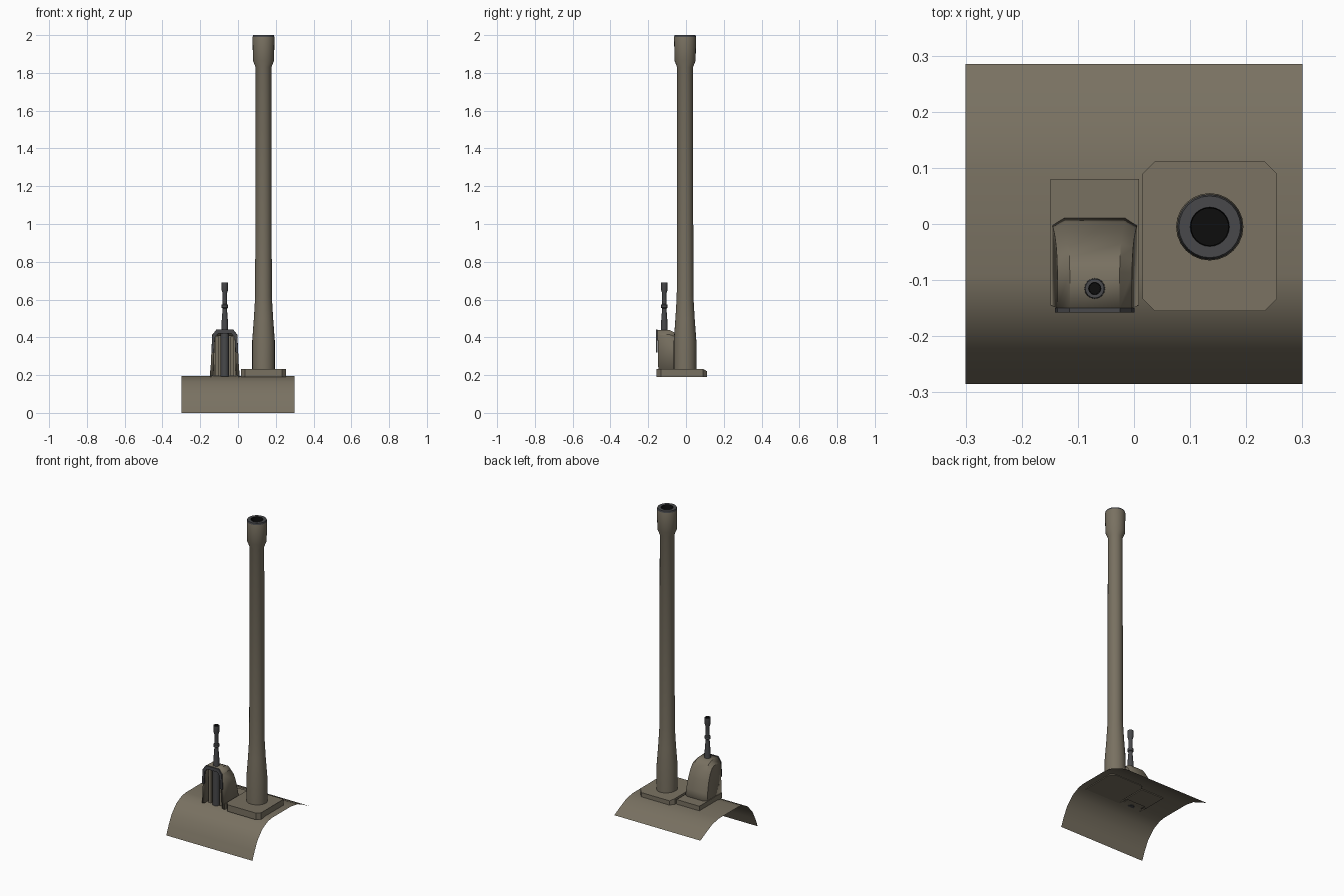
import bpy, bmesh
from math import cos, sin, pi, radians

if "Cube" in bpy.data.objects:
    bpy.data.objects.remove(bpy.data.objects["Cube"], do_unlink=True)


def material(name, rgb):
    m = bpy.data.materials.new(name)
    m.use_nodes = True
    m.diffuse_color = (*rgb, 1)
    m.node_tree.nodes["Principled BSDF"].inputs["Base Color"].default_value = (*rgb, 1)
    return m


paint = material("olive_tan_paint", (0.19, 0.165, 0.12))
steel = material("dark_steel", (0.065, 0.066, 0.07))
black = material("bore_black", (0.004, 0.004, 0.004))


def finish(name, bm, mats, angle=30, recalc=True):
    if recalc:
        bmesh.ops.recalc_face_normals(bm, faces=bm.faces[:])
    me = bpy.data.meshes.new(name)
    bm.to_mesh(me)
    bm.free()
    for m in mats:
        me.materials.append(m)
    for p in me.polygons:
        p.use_smooth = True
    me.set_sharp_from_angle(angle=radians(angle))
    ob = bpy.data.objects.new(name, me)
    bpy.context.collection.objects.link(ob)
    return ob


def lathe(name, x, y, profile, mats, sides=24, rule=None):
    """Spin (radius, z) points about a vertical axis; rule gives the colour of each band."""
    bm = bmesh.new()
    rings = [[bm.verts.new((x + r * cos(2 * pi * i / sides), y + r * sin(2 * pi * i / sides), z))
              for i in range(sides)] for r, z in profile]
    for k in range(len(rings) - 1):
        a, b = rings[k], rings[k + 1]
        for i in range(sides):
            j = (i + 1) % sides
            f = bm.faces.new((a[i], a[j], b[j], b[i]))
            f.material_index = rule(k) if rule else 0
    bm.faces.new(rings[0][::-1])
    f = bm.faces.new(rings[-1])
    f.material_index = rule(len(rings)) if rule else 0
    return finish(name, bm, mats)


def prism(name, points, to3d, offset, mat):
    """Extrude a flat outline along an offset."""
    bm = bmesh.new()
    face = bm.faces.new([bm.verts.new(to3d(*p)) for p in points])
    out = bmesh.ops.extrude_face_region(bm, geom=[face])
    bmesh.ops.translate(bm, vec=offset,
                        verts=[g for g in out["geom"] if isinstance(g, bmesh.types.BMVert)])
    return finish(name, bm, [mat])


def box(name, x0, x1, y0, y1, z0, z1, mat):
    return prism(name, [(x0, y0), (x1, y0), (x1, y1), (x0, y1)],
                 lambda x, y: (x, y, z0), (0, 0, z1 - z0), mat)


# Curved shield: a single sheet swept across the width
section = [(-.285, 0), (-.262, .055), (-.234, .11), (-.185, .163), (-.13, .19), (-.09, .196),
           (.1, .196), (.165, .185), (.22, .16), (.285, .127)]
bm = bmesh.new()
rows = [[bm.verts.new((x, y, z)) for y, z in section] for x in (-.3, .3)]
for i in range(len(section) - 1):
    bm.faces.new((rows[0][i], rows[1][i], rows[1][i + 1], rows[0][i + 1]))
finish("curved_shield", bm, [paint], 60, recalc=False)

# Main gun base plate: rectangle with clipped corners and a bevelled back edge
px, py, hx, hy, c = .135, -.022, .12, .133, .022
corner = [(hx - c, -hy), (hx, c - hy), (hx, hy - c), (hx - c, hy)]
outline = [(px + x, py + y) for x, y in corner] + [(px - x, py + y) for x, y in reversed(corner)]
plate = prism("main_gun_plate", outline, lambda x, y: (x, y, .191), (0, 0, .042), paint)
for v in plate.data.vertices:
    if v.co.z > .2 and v.co.y > .1:
        v.co.z -= .012

# Main gun barrel with muzzle collar and open bore
lathe("main_gun_barrel", .135, -.005,
      [(.06, .22), (.06, .38), (.051, .5), (.044, .62), (.042, 1.83), (.056, 1.865),
       (.058, 1.99), (.055, 2), (.035, 2), (.033, 1.99), (.033, 1.85)],
      [paint, steel, black], rule=lambda k: 0 if k < 6 else 1 if k < 8 else 2)

# Secondary gun base: rear plate and side skirts
cx = -.07
box("secondary_gun_plate", cx - .079, cx + .079, -.06, .08, .191, .225, paint)
for name, s in (("right_skirt", -1), ("left_skirt", 1)):
    box(name, *sorted((cx + s * .071, cx + s * .079)), -.145, -.05, .191, .225, paint)

# Hood: side profile lofted across the width, outer stations pulled in for chamfers
hood = [(-.15, .44), (-.085, .438), (-.06, .425), (-.035, .39), (-.015, .34),
        (.003, .27), (.015, .196)]


def half_width(z):
    return .077 - .011 * (z - .196) / .23


bm = bmesh.new()
stations = []
for s, inner in ((-1, 0), (-1, 1), (1, 1), (1, 0)):
    row = []
    for i, (y, z) in enumerate(hood):
        if not inner:
            back = i / (len(hood) - 1)
            y, z = y - .014 * back, z - .028 * (1 - back)
        row.append(bm.verts.new((cx + s * (half_width(z) - .021 * inner), y, z)))
    stations.append(row)
for a, b in zip(stations, stations[1:]):
    for i in range(len(hood) - 1):
        bm.faces.new((a[i], b[i], b[i + 1], a[i + 1]))
for s, row in ((-1, stations[0]), (1, stations[-1])):
    toe = bm.verts.new((cx + s * half_width(.196), -.146, .196))
    side = row + [toe]
    bm.faces.new(side if s < 0 else side[::-1])
shell = finish("hood", bm, [paint])
solid = shell.modifiers.new("wall", "SOLIDIFY")
solid.thickness = .016
solid.offset = -1

# Dark arch on the open front of the hood
right_half = [(.071, .32), (.066, .412), (.045, .441)]
inner_half = [(.036, .42), (.052, .4), (.057, .32)]
half = right_half + inner_half
arch = ([(cx + x, z) for x, z in inner_half[::-1] + right_half[::-1]][:3][::-1]
        + [])
arch = [(cx + x, z) for x, z in right_half] + [(cx - x, z) for x, z in right_half[::-1]]
arch += [(cx - x, z) for x, z in inner_half[::-1]] + [(cx + x, z) for x, z in inner_half]
prism("hood_front_arch", arch, lambda x, z: (x, -.15, z), (0, -.008, 0), steel)

# Inner panel and two ribs flanking the secondary gun
box("hood_inner_panel", cx - .056, cx + .056, -.085, -.075, .196, .41, paint)
for name, s in (("right_rib", -1), ("left_rib", 1)):
    box(name, *sorted((cx + s * .03, cx + s * .048)), -.125, -.08, .196, .405, paint)

# Secondary gun: thick jacket inside the hood, slim barrel above
lathe("secondary_gun_jacket", cx, -.115, [(.022, .192), (.022, .425)], [steel], 16)
lathe("secondary_gun_barrel", cx, -.115,
      [(.019, .42), (.017, .48), (.012, .545), (.012, .553), (.017, .557), (.017, .572),
       (.012, .576), (.012, .635), (.017, .65), (.017, .69), (.011, .69), (.01, .66)],
      [steel, black], 16, rule=lambda k: 0 if k < 10 else 1)
